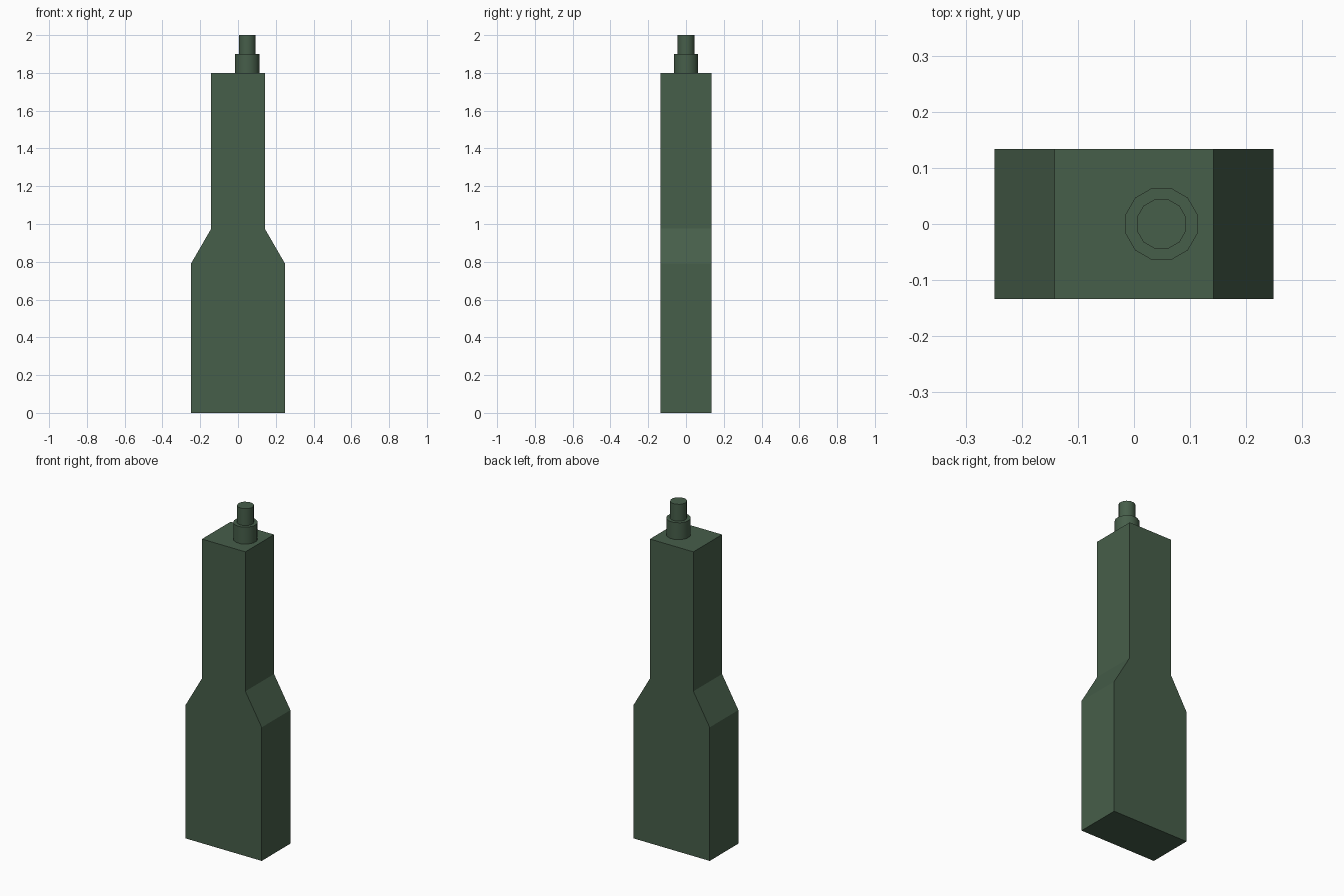
import bpy, bmesh, math
from mathutils import Matrix

if "Cube" in bpy.data.objects:
    bpy.data.objects.remove(bpy.data.objects["Cube"])

green = bpy.data.materials.new("dark_green")
green.diffuse_color = (0.062, 0.112, 0.068, 1)
green.use_nodes = True
green.node_tree.nodes["Principled BSDF"].inputs["Base Color"].default_value = green.diffuse_color


def add_object(name, bm):
    bmesh.ops.recalc_face_normals(bm, faces=bm.faces)
    mesh = bpy.data.meshes.new(name)
    bm.to_mesh(mesh)
    bm.free()
    mesh.materials.append(green)
    obj = bpy.data.objects.new(name, mesh)
    bpy.context.collection.objects.link(obj)
    return obj


def add_cylinder(name, flat_radius, z0, z1, sides=12):
    # flat sides face the axes
    bm = bmesh.new()
    r = flat_radius / math.cos(math.pi / sides)
    place = Matrix.Translation((0.049, 0, (z0 + z1) / 2)) @ Matrix.Rotation(math.pi / sides, 4, 'Z')
    bmesh.ops.create_cone(bm, cap_ends=True, segments=sides, radius1=r, radius2=r,
                          depth=z1 - z0, matrix=place)
    obj = add_object(name, bm)
    bpy.ops.object.select_all(action='DESELECT')
    obj.select_set(True)
    bpy.context.view_layer.objects.active = obj
    bpy.ops.object.shade_smooth_by_angle(angle=math.radians(40))


# body: mirrored bottle-shaped profile extruded front to back
half = [(0.249, 0), (0.249, 0.79), (0.142, 0.975), (0.142, 1.80)]
profile = half + [(-x, z) for x, z in reversed(half)]
depth = 0.268
bm = bmesh.new()
front = bm.faces.new([bm.verts.new((x, -depth / 2, z)) for x, z in profile])
ext = bmesh.ops.extrude_face_region(bm, geom=[front], use_keep_orig=True)
bmesh.ops.translate(bm, vec=(0, depth, 0),
                    verts=[v for v in ext["geom"] if isinstance(v, bmesh.types.BMVert)])
add_object("body", bm)

# stepped stub on top
add_cylinder("stub_collar", 0.064, 1.80, 1.90)
add_cylinder("stub_tip", 0.044, 1.90, 2.0)
